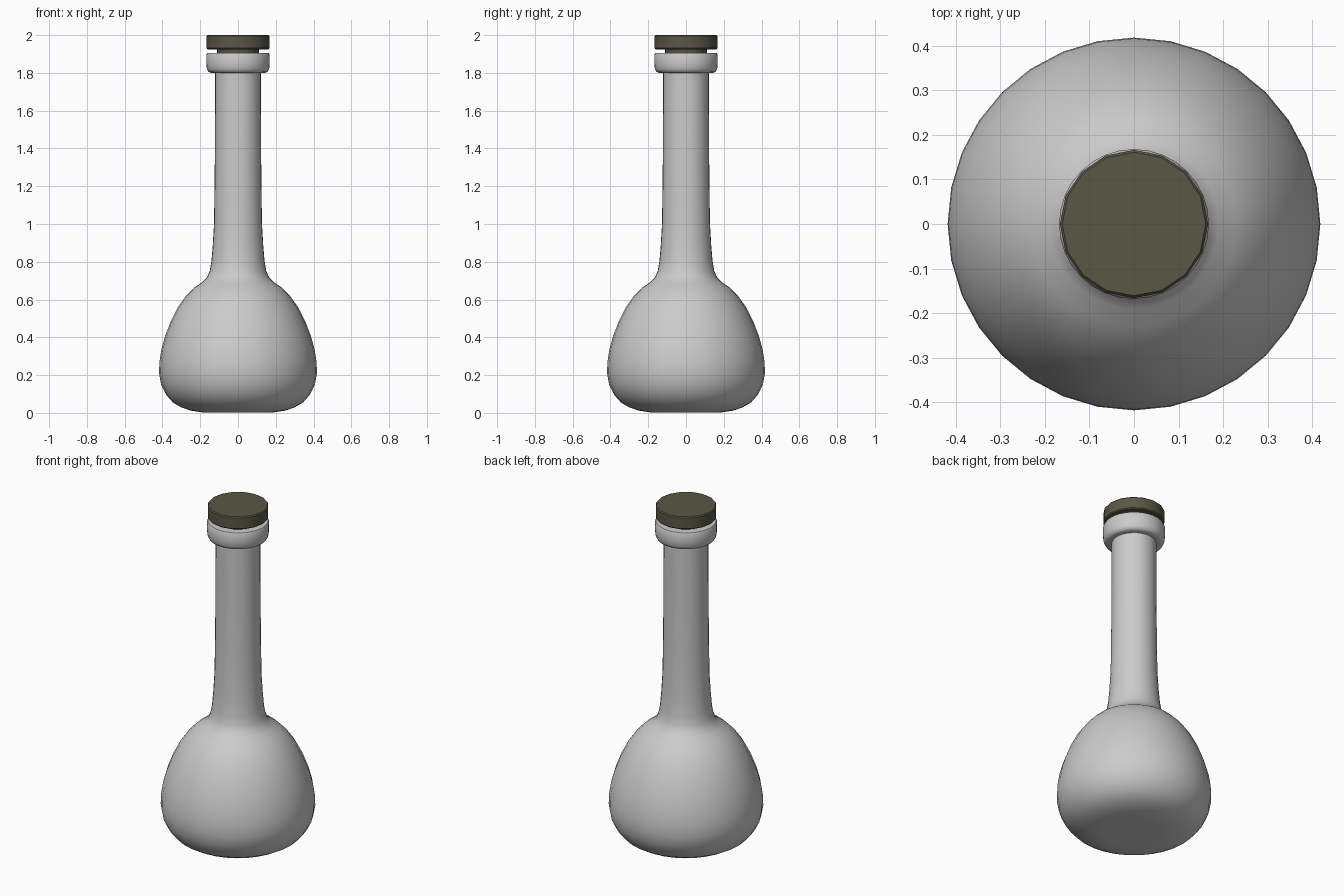
import bpy, bmesh, math

if "Cube" in bpy.data.objects:
    bpy.data.objects.remove(bpy.data.objects["Cube"])


def lathe(name, profile, sides, angle):
    """Spin an (radius, z) profile around the z axis."""
    bm = bmesh.new()
    rings = []
    for r, z in profile:
        if r == 0:
            rings.append([bm.verts.new((0, 0, z))] * sides)
        else:
            rings.append([bm.verts.new((r * math.cos(2 * math.pi * i / sides),
                                        r * math.sin(2 * math.pi * i / sides), z))
                          for i in range(sides)])
    for a, b in zip(rings, rings[1:]):
        for i in range(sides):
            j = (i + 1) % sides
            bm.faces.new(list(dict.fromkeys((a[i], a[j], b[j], b[i]))))
    bmesh.ops.recalc_face_normals(bm, faces=bm.faces)
    mesh = bpy.data.meshes.new(name)
    bm.to_mesh(mesh)
    bm.free()
    ob = bpy.data.objects.new(name, mesh)
    bpy.context.collection.objects.link(ob)
    bpy.ops.object.select_all(action='DESELECT')
    bpy.context.view_layer.objects.active = ob
    ob.select_set(True)
    bpy.ops.object.shade_smooth_by_angle(angle=math.radians(angle))
    return ob


# Flask: base, bulb, long neck, rounded lip and the mouth
lathe("flask", [
    (0, 0.006), (0.15, 0.003), (0.19, 0.003), (0.25, 0.012), (0.30, 0.029),
    (0.345, 0.055), (0.382, 0.098), (0.407, 0.15), (0.418, 0.21),
    (0.416, 0.27), (0.405, 0.34), (0.385, 0.41), (0.356, 0.485),
    (0.318, 0.56), (0.275, 0.62), (0.23, 0.665), (0.19, 0.692), (0.165, 0.717),
    (0.15, 0.75), (0.141, 0.80), (0.134, 0.88), (0.127, 1.0),
    (0.124, 1.2), (0.122, 1.45), (0.121, 1.80),
    (0.143, 1.80), (0.157, 1.806), (0.165, 1.822), (0.168, 1.85),
    (0.168, 1.895), (0.163, 1.905), (0.118, 1.905), (0.112, 1.895),
    (0.108, 1.78)], 32, 50)

# Stopper: plug in the mouth and wide cap
stopper = lathe("stopper", [
    (0, 1.74), (0.105, 1.74), (0.112, 1.925), (0.160, 1.925), (0.166, 1.931),
    (0.166, 1.994), (0.161, 2.0), (0, 2.0)], 16, 35)
mat = bpy.data.materials.new("stopper_olive")
mat.diffuse_color = (0.10, 0.095, 0.06, 1)
mat.use_nodes = True
mat.node_tree.nodes["Principled BSDF"].inputs["Base Color"].default_value = mat.diffuse_color
stopper.data.materials.append(mat)
